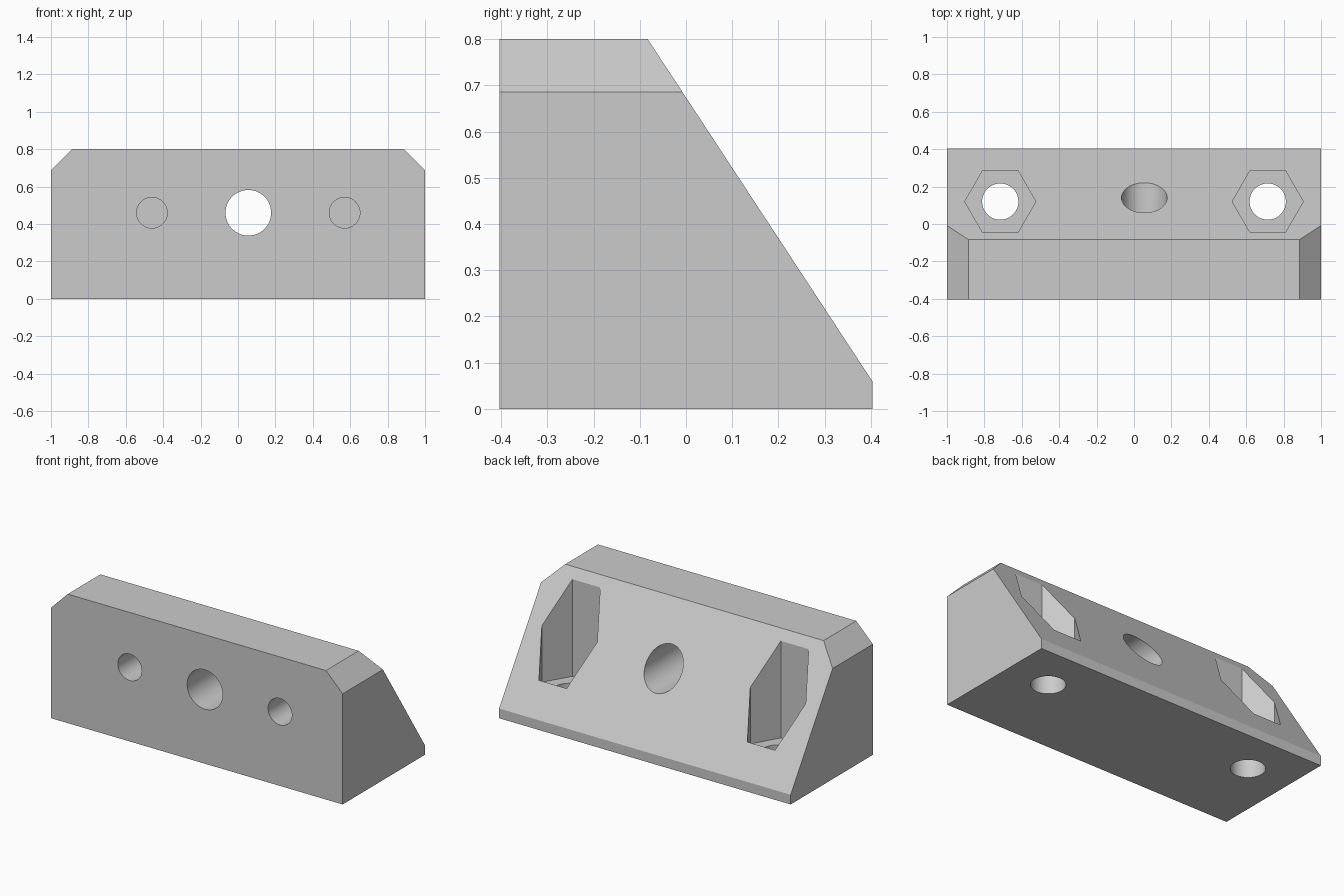
import bpy, bmesh
from math import pi
from mathutils import Matrix, Vector

if "Cube" in bpy.data.objects:
    bpy.data.objects.remove(bpy.data.objects["Cube"], do_unlink=True)

grey = bpy.data.materials.new("light_grey")
grey.use_nodes = True
colour = (0.6, 0.6, 0.6, 1)
grey.diffuse_color = colour
grey.node_tree.nodes["Principled BSDF"].inputs["Base Color"].default_value = colour


def make_object(name, bm):
    bmesh.ops.recalc_face_normals(bm, faces=bm.faces)
    mesh = bpy.data.meshes.new(name)
    bm.to_mesh(mesh)
    bm.free()
    mesh.materials.append(grey)
    obj = bpy.data.objects.new(name, mesh)
    bpy.context.collection.objects.link(obj)
    return obj


def prism(name, start, end, radius, sides=64):
    """Straight prism between two points, used as a cutter."""
    start, end = Vector(start), Vector(end)
    axis = end - start
    turn = axis.to_track_quat("Z", "Y").to_matrix().to_4x4()
    bm = bmesh.new()
    bmesh.ops.create_cone(
        bm, cap_ends=True, segments=sides, radius1=radius, radius2=radius,
        depth=axis.length,
        matrix=Matrix.Translation((start + end) / 2) @ turn)
    obj = make_object(name, bm)
    obj.hide_render = True
    return obj


# Wedge block: side profile extruded along x
profile = [(-0.403, 0), (0.403, 0), (0.403, 0.06), (-0.083, 0.8), (-0.403, 0.8)]
bm = bmesh.new()
face = bm.faces.new([bm.verts.new((-1, y, z)) for y, z in profile])
side = bmesh.ops.extrude_face_region(bm, geom=[face])
bmesh.ops.translate(bm, vec=(2, 0, 0),
                    verts=[v for v in side["geom"] if isinstance(v, bmesh.types.BMVert)])

# Chamfered upper ends
for s in (-1, 1):
    bmesh.ops.bisect_plane(bm, geom=bm.verts[:] + bm.edges[:] + bm.faces[:],
                           plane_co=(s, 0, 0.686), plane_no=(s, 0, 1),
                           clear_outer=True)
    bmesh.ops.holes_fill(bm, edges=[e for e in bm.edges if e.is_boundary], sides=0)
block = make_object("mounting_block", bm)

# Central through hole and two blind holes in the front
cutters = [prism("center_hole", (0.055, -0.6, 0.46), (0.055, 0.6, 0.46), 0.122)]
for x in (-0.46, 0.57):
    cutters.append(prism("blind_hole", (x, -0.6, 0.46), (x, -0.1, 0.46), 0.082))

# Hexagonal nut pockets with bolt holes through the base
for x in (-0.715, 0.715):
    pocket = prism("nut_pocket", (x, 0.12, 0.14), (x, 0.12, 1), 0.19, 6)
    # Point the hexagon corners along x
    low = max(pocket.data.vertices, key=lambda v: v.co.x).co
    if low.x < x + 0.18:
        centre = Matrix.Translation((x, 0.12, 0))
        pocket.data.transform(centre @ Matrix.Rotation(pi / 6, 4, "Z") @ centre.inverted())
    cutters += [pocket, prism("bolt_hole", (x, 0.12, -0.2), (x, 0.12, 0.3), 0.097)]

for cutter in cutters:
    mod = block.modifiers.new(cutter.name, "BOOLEAN")
    mod.object = cutter
    mod.operation = "DIFFERENCE"
    mod.solver = "EXACT"

# Bake the cuts, then drop the cutters
graph = bpy.context.evaluated_depsgraph_get()
result = bpy.data.meshes.new_from_object(block.evaluated_get(graph))
block.modifiers.clear()
block.data = result
for cutter in cutters:
    bpy.data.objects.remove(cutter, do_unlink=True)
result.materials.clear()
result.materials.append(grey)
for poly in result.polygons:
    poly.material_index = 0

bpy.ops.object.select_all(action="DESELECT")
block.select_set(True)
bpy.context.view_layer.objects.active = block
bpy.ops.object.shade_smooth_by_angle(angle=pi / 6)
